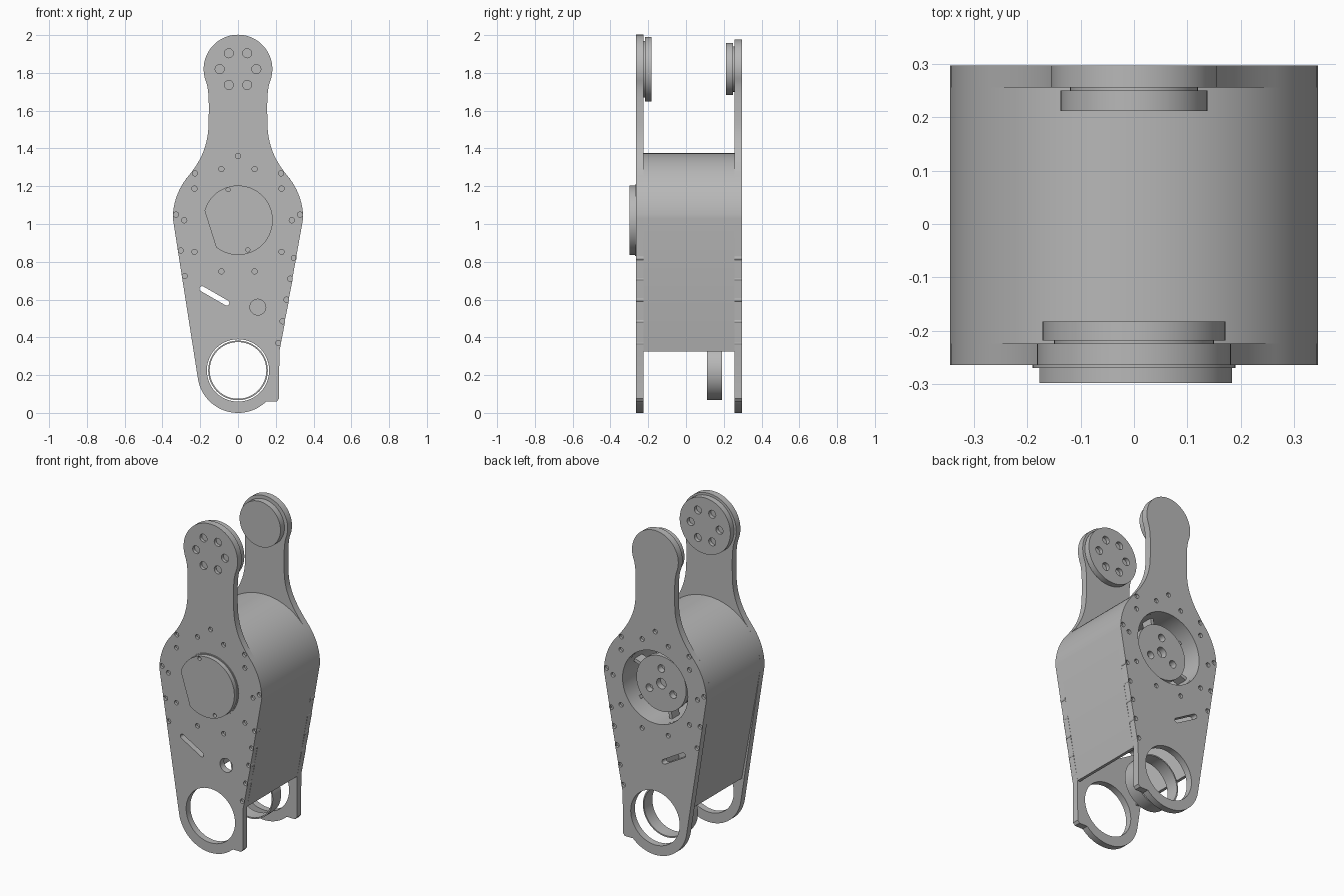
import bpy, bmesh, math
from mathutils import Matrix, Vector
from mathutils.geometry import interpolate_bezier

old = bpy.data.objects.get("Cube")
if old:
    bpy.data.objects.remove(old)

grey = bpy.data.materials.new("machined_grey")
grey.use_nodes = True
colour = (0.48, 0.48, 0.48, 1)
grey.diffuse_color = colour
grey.node_tree.nodes["Principled BSDF"].inputs["Base Color"].default_value = colour

HUB, HEAD, FOOT = 1.02, 1.82, 0.225   # heights of the three pivots


def arc(x, z, r, start=0, end=360, n=48):
    """Points along an arc in the x-z plane; a full turn is left open."""
    last = n if end - start == 360 else n + 1
    step = math.radians(end - start) / n
    a = math.radians(start)
    return [(x + r * math.cos(a + i * step), z + r * math.sin(a + i * step))
            for i in range(last)]


def plate(name, loops, y0, y1, bevel=0):
    """Extrude closed loops along y; loops inside others become holes."""
    curve = bpy.data.curves.new(name, 'CURVE')
    curve.dimensions = '2D'
    curve.fill_mode = 'BOTH'
    curve.extrude = (y1 - y0) / 2
    for pts in loops:
        s = curve.splines.new('POLY')
        s.points.add(len(pts) - 1)
        for p, (x, z) in zip(s.points, pts):
            p.co = (x, z, 0, 1)
        s.use_cyclic_u = True
    temp = bpy.data.objects.new(name, curve)
    mesh = bpy.data.meshes.new_from_object(temp)
    bpy.data.objects.remove(temp)
    bpy.data.curves.remove(curve)
    mesh.transform(Matrix.Translation((0, (y0 + y1) / 2, 0))
                   @ Matrix.Rotation(math.pi / 2, 4, 'X'))
    bm = bmesh.new()
    bm.from_mesh(mesh)
    bmesh.ops.remove_doubles(bm, verts=bm.verts, dist=1e-5)
    bmesh.ops.recalc_face_normals(bm, faces=bm.faces)
    bm.to_mesh(mesh)
    bm.free()
    mesh.materials.clear()
    mesh.materials.append(grey)
    mesh.shade_smooth()
    mesh.set_sharp_from_angle(angle=math.radians(30))
    mesh.name = name
    obj = bpy.data.objects.new(name, mesh)
    bpy.context.collection.objects.link(obj)
    return obj


def bezier(*pts):
    return [tuple(p) for p in interpolate_bezier(*[Vector(p) for p in pts], 12)]


def side_outline(head_r, neck):
    """Outline of a side plate: shoulder, neck, round head, foot with tab."""
    head = arc(0, HEAD, head_r, -20, 200)
    hx, hz = head[0]
    shoulder = arc(0, 1.03, 0.345, 0, 40, 12)
    sx, sz = shoulder[-1]
    flank = shoulder[:-1]
    flank += bezier((sx, sz), (sx - 0.077, sz + 0.092), (neck, 1.43), (neck, 1.55))[:-1]
    flank += bezier((neck, 1.55), (neck, 1.63), (hx - 0.02, hz - 0.05), (hx, hz))[:-1]
    tab = [(0.16, 0.06), (0.205, 0.06), (0.217, 0.075), (0.219, 0.325)]
    foot = arc(0, 0.215, 0.215, 188, 314)
    return flank + head + [(-x, z) for x, z in reversed(flank)] + foot + tab


# Hole positions
ring_spots = arc(0, HUB, 0.285, 0, 360, 10)
edge_spots = [(0, 1.36), (-0.228, 1.268), (0.228, 1.268), (-0.328, 1.05), (0.328, 1.05),
              (-0.303, 0.86), (0.297, 0.82), (-0.282, 0.725), (0.276, 0.71),
              (0.257, 0.6), (0.236, 0.485), (0.214, 0.37)]
spots = ring_spots + edge_spots
screw_holes = [arc(x, z, 0.014, n=14) for x, z in spots]
head_spots = arc(0, HEAD, 0.097, 0, 360, 6)
head_holes = [arc(x, z, 0.024, n=20) for x, z in head_spots]
foot_hole = arc(0, FOOT, 0.165)

# Slanted slot with round ends
slot = (arc(-0.19, 0.657, 0.014, 60, 240, 8)
        + arc(-0.06, 0.582, 0.014, 240, 420, 8))

# Side plates
plate("front_side_plate", [side_outline(0.182, 0.155), foot_hole, slot,
      arc(0.105, 0.56, 0.042, n=32)] + screw_holes + head_holes, -0.264, -0.224)
plate("back_side_plate", [side_outline(0.156, 0.132), foot_hole, slot,
      arc(0, HUB, 0.22)] + screw_holes, 0.256, 0.297)

# Recessed screws in the plates
screws = [arc(x, z, 0.014, n=14) for x, z in spots]
plate("front_screws", screws, -0.248, -0.226)
plate("back_screws", screws, 0.258, 0.281)
plate("head_screws", head_holes, -0.245, -0.205)

# Hollow body shell, open underneath
outer = [(0.219, 0.325)] + arc(0, 1.03, 0.345, 0, 180) + [(-0.219, 0.325)]
inner = [(-0.201, 0.325)] + arc(0, 1.03, 0.326, 180, 0) + [(0.201, 0.325)]
plate("body_shell", [outer + inner], -0.224, 0.256)

# Head bearings facing each other
plate("front_bearing", [arc(0, HEAD, 0.171)] + head_holes, -0.218, -0.183)
plate("front_bearing_spacer", [arc(0, HEAD, 0.15)] + head_holes, -0.224, -0.218)
plate("back_bearing", [arc(0, HEAD, 0.138)], 0.212, 0.25)
plate("back_bearing_spacer", [arc(0, HEAD, 0.12)], 0.25, 0.256)

# Front hub cap with one flat side
cap_spots = [(-0.052, HUB + 0.162), (0.052, HUB - 0.157)]
cap_holes = [arc(x, z, 0.011, n=14) for x, z in cap_spots]
plate("hub_cap", [arc(0, HUB, 0.184, -129, 164)] + cap_holes, -0.298, -0.264)
plate("hub_cap_rim", [arc(0, HUB, 0.19)], -0.27, -0.264)

# Motor inside the hub
bolts = [arc(x, z, 0.023, n=20) for x, z in arc(0, HUB, 0.092, 90, 450, 3)]
plate("motor_face", [arc(0, HUB, 0.168), arc(0, HUB, 0.032, n=24)] + bolts, 0.2, 0.238)
plate("motor_core", [arc(0, HUB, 0.162)], -0.224, 0.2)
plate("motor_housing", [arc(0, HUB, 0.24), arc(0, HUB, 0.222)], -0.224, 0.256)
spokes = []
for k in range(6):
    a = math.radians(60 * k + 20)
    c, s = math.cos(a), math.sin(a)
    spokes.append([(r * c - t * s, HUB + r * s + t * c)
                   for r, t in ((0.155, -0.01), (0.23, -0.01), (0.23, 0.01), (0.155, 0.01))])
plate("motor_spokes", spokes, 0.13, 0.2)

# Loose band behind the foot hole
plate("foot_band", [arc(0, FOOT, 0.158), arc(0, FOOT, 0.15)], 0.11, 0.19)
